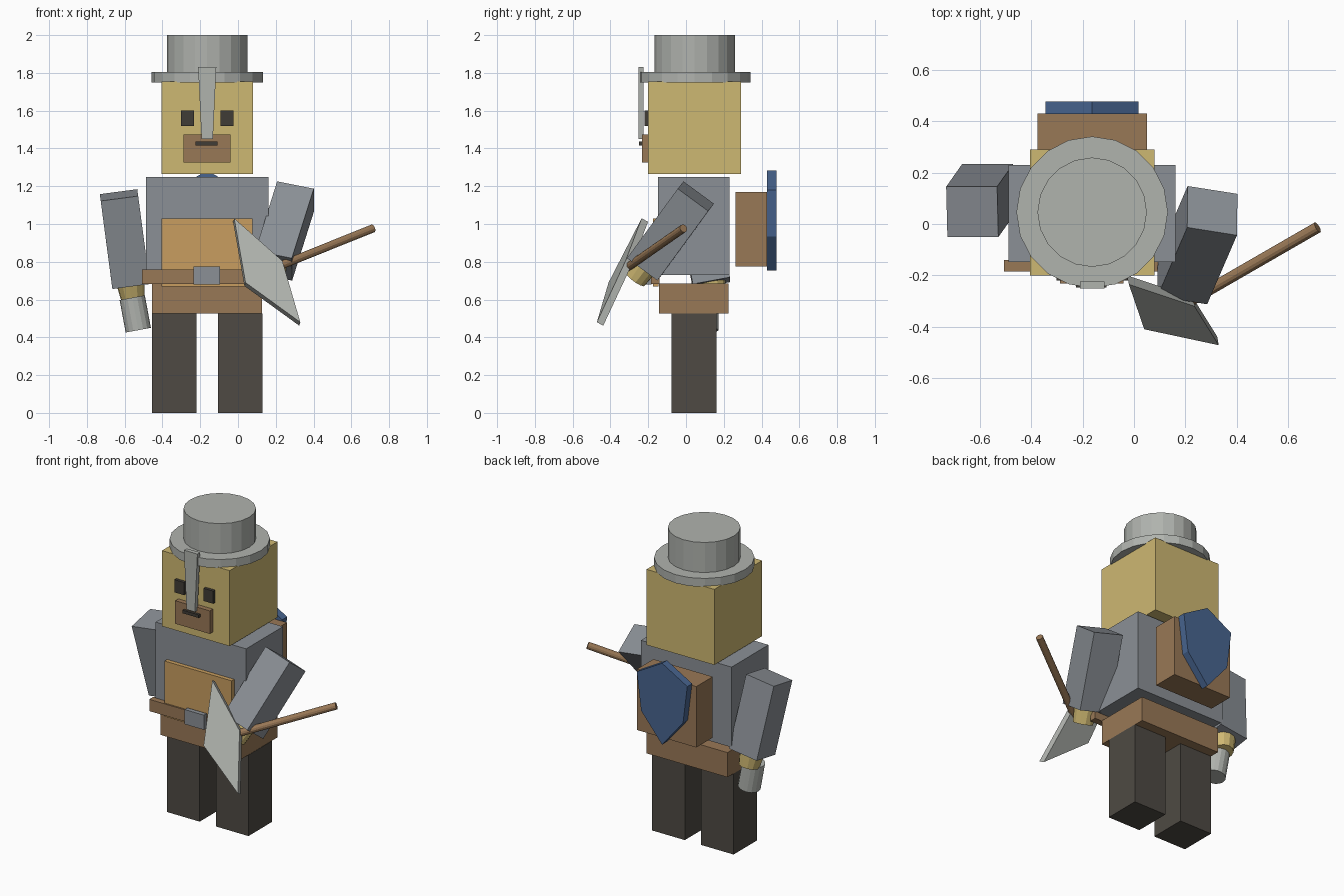
import bpy, bmesh, math
from mathutils import Vector, Matrix

if "Cube" in bpy.data.objects:
    bpy.data.objects.remove(bpy.data.objects["Cube"])


def material(name, r, g, b):
    lin = [((c / 255 + 0.055) / 1.055) ** 2.4 for c in (r, g, b)]
    m = bpy.data.materials.new(name)
    m.diffuse_color = (*lin, 1)
    m.use_nodes = True
    m.node_tree.nodes["Principled BSDF"].inputs["Base Color"].default_value = m.diffuse_color
    return m


SKIN = material("skin", 206, 184, 114)
STEEL = material("steel", 176, 179, 174)
CLOTH = material("grey_cloth", 139, 144, 150)
LEATHER = material("leather", 153, 120, 86)
TAN = material("tan_leather", 200, 158, 96)
TROUSER = material("dark_trousers", 78, 74, 67)
DARK = material("dark_features", 64, 60, 54)
BLUE = material("blue_paint", 72, 101, 144)


def finish(name, bm, mat):
    bmesh.ops.recalc_face_normals(bm, faces=bm.faces)
    me = bpy.data.meshes.new(name)
    bm.to_mesh(me)
    bm.free()
    me.materials.append(mat)
    ob = bpy.data.objects.new(name, me)
    bpy.context.collection.objects.link(ob)
    return ob


def box(name, mat, x, y, z):
    """Axis-aligned box from (min, max) ranges."""
    size = Matrix.Diagonal((x[1] - x[0], y[1] - y[0], z[1] - z[0], 1))
    mid = Vector((sum(x) / 2, sum(y) / 2, sum(z) / 2))
    bm = bmesh.new()
    bmesh.ops.create_cube(bm, size=1, matrix=Matrix.Translation(mid) @ size)
    return finish(name, bm, mat)


def rod(name, mat, a, b, r1, r2, sides):
    """Cylinder or cone from point a (radius r1) to point b (radius r2)."""
    a, b = Vector(a), Vector(b)
    d = b - a
    mtx = Matrix.Translation((a + b) / 2) @ d.to_track_quat('Z', 'Y').to_matrix().to_4x4()
    bm = bmesh.new()
    bmesh.ops.create_cone(bm, cap_ends=True, segments=sides, radius1=r1,
                          radius2=r2, depth=d.length, matrix=mtx)
    return finish(name, bm, mat)


def plate(name, mat, points, offset):
    """Flat outline extruded by an offset vector."""
    bm = bmesh.new()
    face = bm.faces.new([bm.verts.new(p) for p in points])
    out = bmesh.ops.extrude_face_region(bm, geom=[face], use_keep_orig=True)
    moved = [g for g in out["geom"] if isinstance(g, bmesh.types.BMVert)]
    bmesh.ops.translate(bm, verts=moved, vec=offset)
    return finish(name, bm, mat)


def arm(name, shoulder, across, down, length):
    """Square-section arm hanging from the centre of its shoulder end."""
    down = Vector(down).normalized()
    u = Vector(across)
    u = (u - down * u.dot(down)).normalized()
    v = down.cross(u)
    s = Vector(shoulder)
    h = 0.1
    ring = [s + u * h * i + v * h * j for i, j in ((-1, -1), (1, -1), (1, 1), (-1, 1))]
    plate(name, CLOTH, ring, down * length)
    return s + down * length, down


CX = -0.163          # middle of the body
HY = 0.046           # depth of the helmet axis

# Legs, hips and torso
for side, name in ((-1, "leg_right"), (1, "leg_left")):
    x = CX + side * 0.175
    box(name, TROUSER, (x - 0.117, x + 0.117), (-0.077, 0.162), (0, 0.525))
box("hips", LEATHER, (-0.455, 0.127), (-0.143, 0.225), (0.525, 0.685))
box("torso", CLOTH, (-0.488, 0.162), (-0.148, 0.23), (0.73, 1.25))
box("apron", TAN, (-0.404, 0.077), (-0.175, -0.145), (0.67, 1.03))
box("belt", LEATHER, (-0.507, 0.18), (-0.185, -0.141), (0.682, 0.758))
box("buckle", CLOTH, (-0.235, -0.096), (-0.212, -0.183), (0.68, 0.775))

# Head and face
box("head", SKIN, (-0.406, 0.08), (-0.2, 0.29), (1.265, 1.755))
for side, name in ((-1, "eye_right"), (1, "eye_left")):
    x = CX + side * 0.105
    box(name, DARK, (x - 0.034, x + 0.034), (-0.22, -0.198), (1.52, 1.602))
box("beard", LEATHER, (-0.288, -0.04), (-0.232, -0.198), (1.325, 1.474))
box("mouth", DARK, (-0.225, -0.108), (-0.248, -0.23), (1.416, 1.436))

# Helmet with brim, crown and tapered nose guard
rod("helmet_brim", STEEL, (CX, HY, 1.75), (CX, HY, 1.805), 0.295, 0.295, 20)
rod("helmet_crown", STEEL, (CX, HY, 1.8), (CX, HY, 2.0), 0.213, 0.213, 20)
plate("nose_guard", STEEL,
      [(CX - 0.048, -0.252, 1.83), (CX + 0.048, -0.252, 1.83),
       (CX + 0.03, -0.252, 1.45), (CX - 0.03, -0.252, 1.45)], Vector((0, 0.028, 0)))

# Backpack and shield
box("backpack", LEATHER, (-0.375, 0.05), (0.262, 0.43), (0.775, 1.17))
outline = [(0, 1.283), (0.181, 1.18), (0.15, 0.935),
           (0, 0.755), (-0.15, 0.935), (-0.181, 1.18)]
plate("shield", BLUE, [(CX + x, 0.428, z) for x, z in outline], Vector((0, 0.05, 0)))

# Lowered arm holding a mug
wrist, axis = arm("arm_right", (-0.63, 0.047, 1.153), (0.196, 0, 0.026),
                  (0.129, 0.183, -0.975), 0.478)
rod("hand_right", SKIN, wrist - axis * 0.03, wrist + axis * 0.09, 0.08, 0.062, 12)
rod("mug", STEEL, (-0.56, 0.105, 0.61), (-0.528, 0.105, 0.438), 0.068, 0.068, 16)

# Raised arm holding an axe
wrist, axis = arm("arm_left", (0.305, 0.052, 1.147), (0.188, -0.035, -0.045),
                  (-0.247, -0.572, -0.783), 0.47)
rod("hand_left", SKIN, wrist - axis * 0.03, wrist + axis * 0.09, 0.072, 0.062, 12)
rod("axe_handle", LEATHER, (0.715, -0.013, 0.977), (0.2, -0.31, 0.77), 0.022, 0.022, 12)
plate("axe_blade", STEEL,
      [(-0.02, -0.235, 1.03), (0.235, -0.32, 0.805),
       (0.33, -0.472, 0.48), (0.04, -0.41, 0.69)], Vector((-0.006, 0.034, -0.018)))
